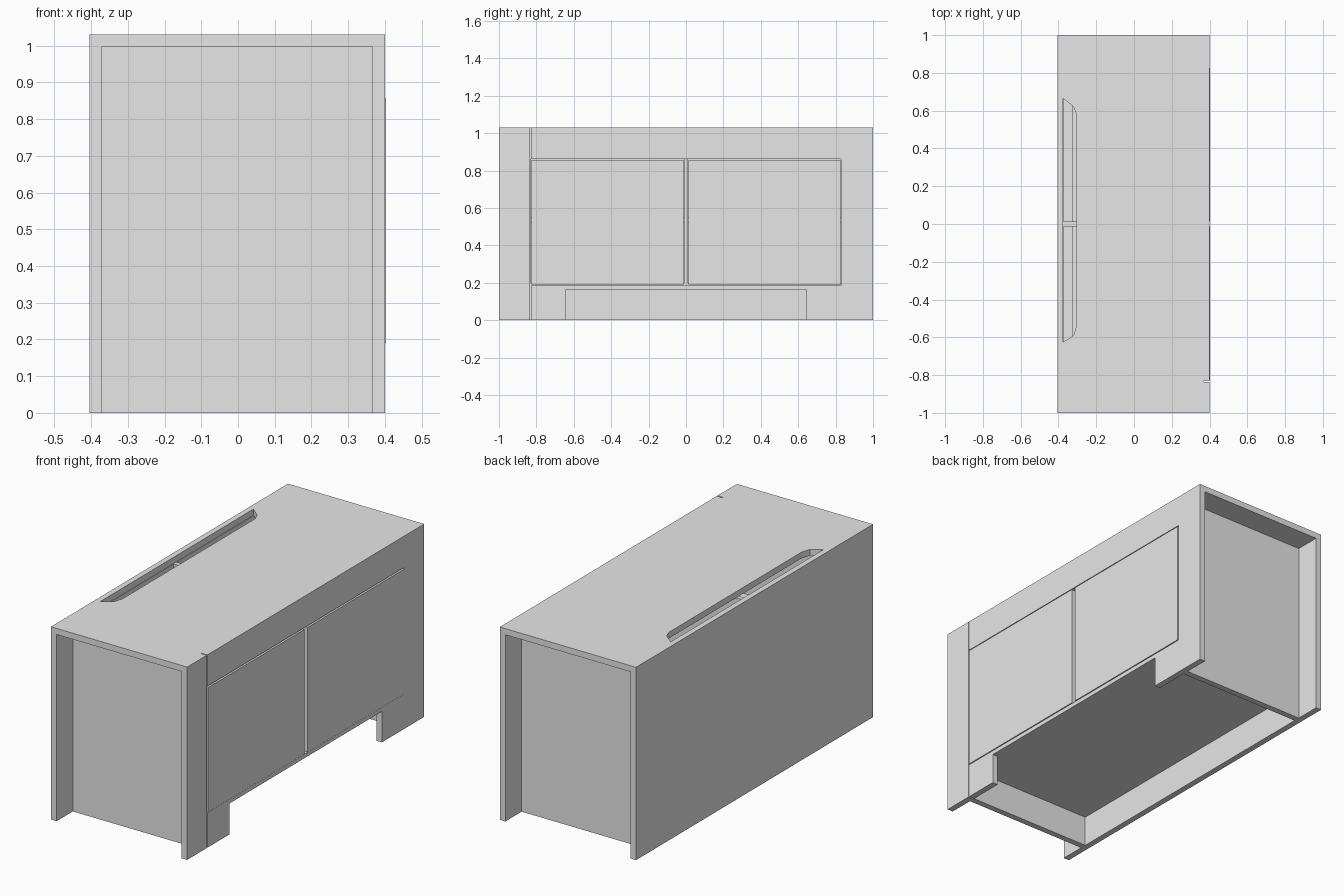
import bpy
import bmesh

cube = bpy.data.objects.get("Cube")
if cube:
    bpy.data.objects.remove(cube, do_unlink=True)

grey = bpy.data.materials.new("light_grey_board")
grey.use_nodes = True
grey.diffuse_color = (0.8, 0.8, 0.8, 1)
grey.node_tree.nodes["Principled BSDF"].inputs["Base Color"].default_value = (0.8, 0.8, 0.8, 1)

# Overall sizes
HEIGHT, HALF = 1.03, 1.0
BACK, FRONT = -0.405, 0.40
T = 0.033                      # board thickness
SIDE = 0.83                    # inner face of the recessed ends
KICK = 0.165                   # height of the plinth opening
FLOOR = KICK + 0.025
RAIL = 0.862                   # underside of the top rail
GAP = 0.006


def finish(name, bm):
    bmesh.ops.recalc_face_normals(bm, faces=bm.faces)
    mesh = bpy.data.meshes.new(name)
    bm.to_mesh(mesh)
    bm.free()
    mesh.materials.append(grey)
    obj = bpy.data.objects.new(name, mesh)
    bpy.context.collection.objects.link(obj)
    return obj


def board(name, x, y, z):
    """Box given by its (low, high) limits on each axis."""
    bm = bmesh.new()
    bmesh.ops.create_cube(bm, size=1)
    for v in bm.verts:
        v.co = [lo + (c + 0.5) * (hi - lo) for c, (lo, hi) in zip(v.co, (x, y, z))]
    return finish(name, bm)


def slab(name, loops, z0, z1):
    """Flat board from an outline followed by its holes."""
    bm = bmesh.new()
    for loop in loops:
        verts = [bm.verts.new((px, py, z0)) for px, py in loop]
        for a, b in zip(verts, verts[1:] + verts[:1]):
            bm.edges.new((a, b))
    bmesh.ops.triangle_fill(bm, edges=bm.edges[:], use_beauty=True)
    grown = bmesh.ops.extrude_face_region(bm, geom=bm.faces[:])
    for v in grown["geom"]:
        if isinstance(v, bmesh.types.BMVert):
            v.co.z = z1
    return finish(name, bm)


inner_back, inner_front = BACK + T, FRONT - T

# Top with the cable slot
outline = [(BACK, -HALF), (inner_front, -HALF), (inner_front, HALF), (BACK, HALF)]
slot = [(-0.375, -0.625), (-0.32, -0.59), (-0.305, -0.54),
        (-0.305, 0.58), (-0.32, 0.62), (-0.375, 0.665)]
slab("top_board", [outline, slot], HEIGHT - T, HEIGHT)

# Long rear board
board("rear_board", (BACK, inner_back), (-HALF, HALF), (0, HEIGHT - T))

# Recessed ends, front stiles and plinth feet
for name, s in (("right", -1), ("left", 1)):
    def span(a, b):
        return tuple(sorted((s * a, s * b)))
    board(name + "_end_panel", (inner_back, inner_front), span(SIDE, SIDE + T), (0, HEIGHT - T))
    # only the right stile stands clear of the boards beside it
    stile_edge = SIDE + (GAP if s < 0 else 0)
    board(name + "_stile", (inner_front, FRONT), span(stile_edge, HALF), (0, HEIGHT))
    board(name + "_foot", (inner_front, FRONT), span(0.643, SIDE), (0, KICK))
    board(name + "_door", (inner_front, FRONT + 0.003), span(0.013, SIDE - 0.003),
          (FLOOR, RAIL - GAP))
    board(name + "_shelf", (-0.325, inner_front - 0.02), span(0.012, SIDE), (0.52, 0.52 + T))

# Front rails
board("top_rail", (inner_front, FRONT), (-SIDE, SIDE), (RAIL, HEIGHT))
board("bottom_rail", (inner_front, FRONT), (-SIDE, SIDE), (KICK, FLOOR - 0.003))

# Inside boards
board("cabinet_floor", (inner_back, inner_front), (-SIDE, SIDE), (KICK, KICK + T))
board("centre_divider", (inner_back, inner_front), (-0.012, 0.012), (KICK + T, HEIGHT - T))
